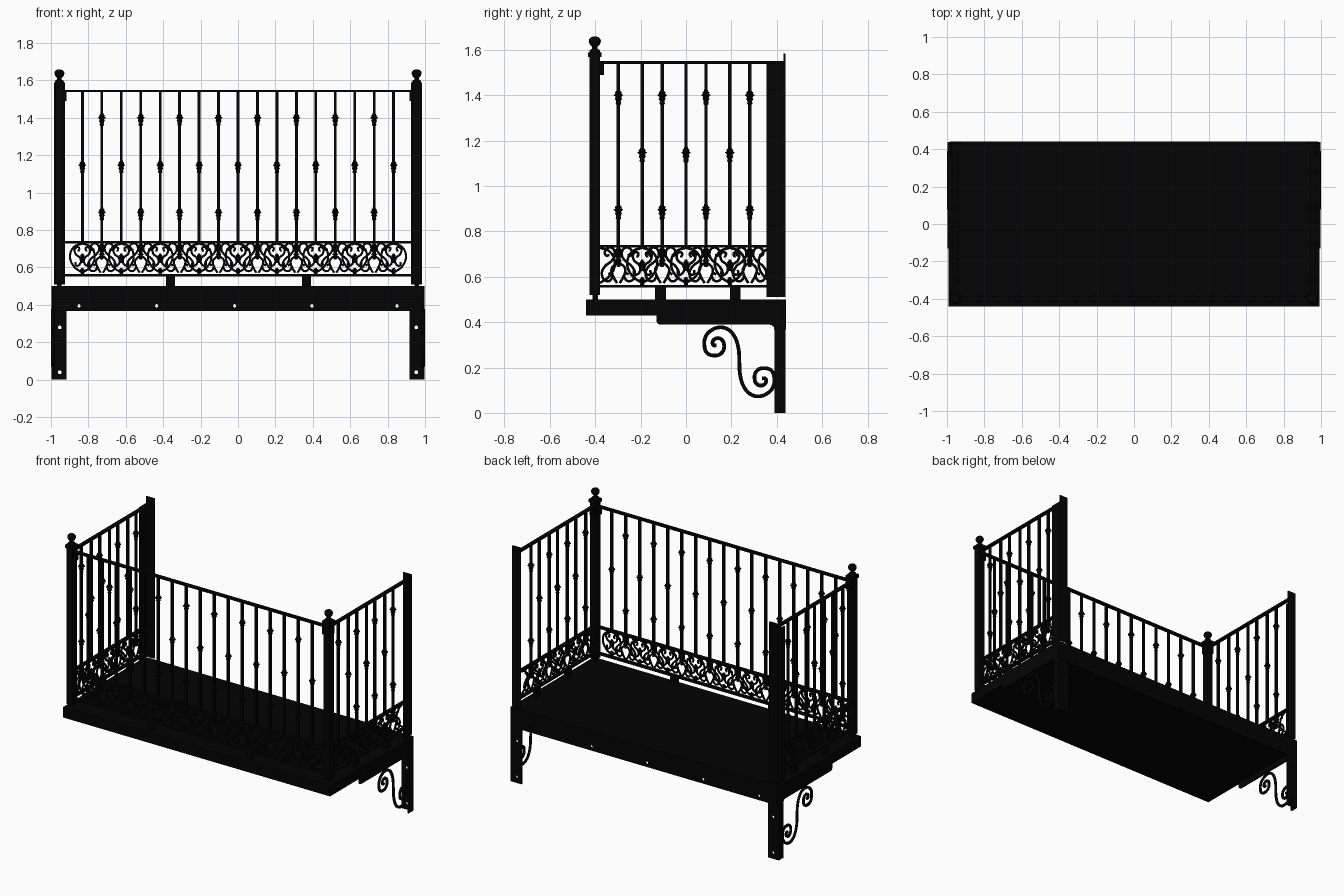
import bpy, bmesh, math
from mathutils import Matrix

if "Cube" in bpy.data.objects:
    bpy.data.objects.remove(bpy.data.objects["Cube"])

black = bpy.data.materials.new("black_iron")
black.diffuse_color = (0.001, 0.001, 0.001, 1)
black.use_nodes = True
black.node_tree.nodes["Principled BSDF"].inputs["Base Color"].default_value = black.diffuse_color


def link(name, data, smooth=False, loc=(0, 0, 0), rot=0):
    ob = bpy.data.objects.new(name, data)
    bpy.context.collection.objects.link(ob)
    data.materials.append(black)
    ob.location, ob.rotation_euler.z = loc, rot
    if smooth:
        bpy.ops.object.select_all(action='DESELECT')
        ob.select_set(True)
        bpy.context.view_layer.objects.active = ob
        bpy.ops.object.shade_smooth_by_angle(angle=math.radians(40))
    return ob


def finish(name, bm, **kw):
    bmesh.ops.recalc_face_normals(bm, faces=bm.faces)
    me = bpy.data.meshes.new(name)
    bm.to_mesh(me)
    bm.free()
    return link(name, me, **kw)


def box(bm, x0, x1, y0, y1, z0, z1):
    m = Matrix.Translation(((x0 + x1) / 2, (y0 + y1) / 2, (z0 + z1) / 2)) @ \
        Matrix.Diagonal((abs(x1 - x0), abs(y1 - y0), abs(z1 - z0), 1))
    bmesh.ops.create_cube(bm, size=1, matrix=m)


def lathe(bm, prof, x, y, z, n=10):
    rings = [[bm.verts.new((x + r * math.cos(2 * math.pi * i / n),
                            y + r * math.sin(2 * math.pi * i / n), z + h))
              for i in range(n)] for r, h in prof]
    for a, b in zip(rings, rings[1:]):
        for i in range(n):
            bm.faces.new((a[i], a[(i + 1) % n], b[(i + 1) % n], b[i]))
    bm.faces.new(rings[0])
    bm.faces.new(rings[-1])


def curves(name, paths, radius, res, loc=(0, 0, 0), rot=0):
    """Round bars bent along smooth paths in the local xz plane."""
    cu = bpy.data.curves.new(name, 'CURVE')
    cu.dimensions = '3D'
    cu.bevel_depth, cu.bevel_resolution, cu.resolution_u = radius, 1, res
    cu.use_fill_caps = True
    for pts in paths:
        sp = cu.splines.new('BEZIER')
        sp.bezier_points.add(len(pts) - 1)
        for bp, (u, v) in zip(sp.bezier_points, pts):
            bp.co = (u, 0, v)
            bp.handle_left_type = bp.handle_right_type = 'AUTO'
    return link(name, cu, loc=loc, rot=rot)


def drill(ob, holes):
    """Cut round bolt holes along y at (x, z, radius)."""
    bm = bmesh.new()
    for x, z, r in holes:
        bmesh.ops.create_cone(bm, cap_ends=True, segments=12, radius1=r, radius2=r, depth=0.1,
                              matrix=Matrix.Translation((x, 0.435, z)) @ Matrix.Rotation(math.pi / 2, 4, 'X'))
    cut = finish("hole_cutter", bm)
    cut.hide_render = True
    mod = ob.modifiers.new("holes", 'BOOLEAN')
    mod.object, mod.solver = cut, 'EXACT'
    bpy.context.view_layer.update()
    ev = ob.evaluated_get(bpy.context.evaluated_depsgraph_get())
    me = bpy.data.meshes.new_from_object(ev)
    ob.modifiers.clear()
    ob.data = me
    bpy.data.objects.remove(cut)


# deck slab and wall strip behind it
bm = bmesh.new()
box(bm, -0.992, 0.992, -0.44, 0.436, 0.43, 0.50)
finish("deck", bm)
bm = bmesh.new()
box(bm, -0.985, 0.985, 0.432, 0.44, 0.367, 0.50)
drill(finish("wall_strip", bm), [(x, 0.395, 0.009) for x in (-0.85, -0.435, -0.018, 0.395, 0.85)])

# collar of small leaves, post finial
KNOT = [(0.007, -0.036), (0.012, -0.03), (0.01, -0.02), (0.012, -0.014), (0.016, -0.008),
        (0.012, -0.003), (0.014, 0.002), (0.022, 0.009), (0.013, 0.014), (0.016, 0.02),
        (0.009, 0.026), (0.007, 0.036)]
FINIAL = [(0.025, 0), (0.022, 0.012), (0.012, 0.018), (0.012, 0.026), (0.022, 0.036),
          (0.027, 0.05), (0.025, 0.06), (0.017, 0.069), (0.004, 0.072)]
# ironwork motifs: S-scroll beside a stem, oval and small inner scroll between stems
SCROLL = [(0.045, 0.05), (0.031, 0.055), (0.028, 0.035), (0.05, 0.02), (0.073, 0.05),
          (0.06, 0.085), (0.03, 0.11), (0.015, 0.14), (0.03, 0.168), (0.055, 0.16),
          (0.056, 0.135), (0.04, 0.135)]
OVAL = [(0, 0.168), (0.045, 0.15), (0.066, 0.1), (0.045, 0.045), (0, 0.012)]
INNER = [(0.022, 0.125), (0.018, 0.145), (0.036, 0.145), (0.038, 0.115), (0.012, 0.09),
         (0.012, 0.06), (0.034, 0.05), (0.036, 0.07)]
LINK = [(0.008, 0.1), (0.03, 0.075), (0.022, 0.04), (0.006, 0.012)]


def panel(name, singles, doubles, u0, u1, clips, blocks, loc, rot, extra=()):
    bm = bmesh.new()
    for z in (0.558, 0.735, 1.544):
        box(bm, u0, u1, -0.012, 0.012, z - 0.006, z + 0.006)
    for u in clips:
        box(bm, u - 0.008, u + 0.008, -0.015, 0.015, 1.49, 1.545)
    for u in blocks:
        box(bm, u - 0.024, u + 0.024, -0.012, 0.012, 0.50, 0.555)
    finish(name + "_rails", bm, loc=loc, rot=rot)

    bm = bmesh.new()
    for u in singles + doubles:
        box(bm, u - 0.0075, u + 0.0075, -0.0075, 0.0075, 0.735, 1.54)
    finish(name + "_balusters", bm, loc=loc, rot=rot)

    bm = bmesh.new()
    for u in singles:
        lathe(bm, KNOT, u, 0, 1.139)
        lathe(bm, [(r * 0.8, h * 0.7) for r, h in KNOT], u, 0, 0.65)
        lathe(bm, [(r * 0.8, h * 0.5) for r, h in KNOT], u, 0, 0.58)
    for u in doubles:
        for z in (0.887, 1.392):
            lathe(bm, KNOT, u, 0, z)
        lathe(bm, [(r * 0.9, h) for r, h in KNOT], u, 0, 0.70)
        lathe(bm, [(r * 0.8, h * 0.6) for r, h in KNOT], u, 0, 0.665)
    finish(name + "_collars", bm, smooth=True, loc=loc, rot=rot)

    spots = [(u, s, shapes) for s in (1, -1)
             for us, shapes in ((doubles, (SCROLL, LINK)), (singles, (OVAL, INNER))) for u in us]
    spots += [(u, s, (OVAL,)) for u, s in extra]
    curves(name + "_scrollwork", [[(u + s * a, 0.56 + b) for a, b in shape]
                                  for u, s, shapes in spots for shape in shapes], 0.0065, 4, loc, rot)


# front and side railings
panel("front_railing", [0.104 * i for i in range(-8, 9, 2)], [0.104 * i for i in range(-7, 8, 2)],
      -0.935, 0.935, (-0.924, 0.924), (-0.36, 0.365), (0, -0.4, 0), 0)
for side, s in (("right", 1), ("left", -1)):
    panel(side + "_railing", [-0.193, 0, 0.193], [-0.298, -0.105, 0.088, 0.281],
          -0.385, 0.432, (-0.37,), (-0.112, 0.217), (s * 0.955, 0, 0), math.pi / 2,
          ((-0.38, 1), (0.386, -1)))

    # corner post with cap, foot pin and finial
    x = s * 0.955
    bm = bmesh.new()
    box(bm, x - 0.022, x + 0.022, -0.425, -0.379, 0.52, 1.57)
    box(bm, x - 0.03, x + 0.03, -0.432, -0.372, 1.568, 1.588)
    box(bm, x - 0.006, x + 0.006, -0.408, -0.396, 0.49, 0.53)
    finish(side + "_post", bm)
    bm = bmesh.new()
    lathe(bm, FINIAL, x, -0.402, 1.587, 16)
    finish(side + "_finial", bm, smooth=True)

    # angle iron fixing the side railing to the wall
    bm = bmesh.new()
    box(bm, s * 0.925, s * 0.985, 0.43, 0.438, 0.51, 1.585)
    box(bm, s * 0.977, s * 0.985, 0.355, 0.432, 0.51, 1.54)
    finish(side + "_wall_post", bm)

    # wall leg with bolt holes
    bm = bmesh.new()
    box(bm, s * 0.917, s * 0.996, 0.428, 0.438, 0, 0.50)
    drill(finish(side + "_leg_flange", bm), [(s * 0.953, z, 0.01) for z in (0.04, 0.28)])

    # bracket arm profile extruded sideways
    prof = [(0.438, 0), (0.438, 0.5), (-0.13, 0.5), (-0.13, 0.402), (-0.126, 0.394), (-0.118, 0.39),
            (0.365, 0.39), (0.38, 0.386), (0.388, 0.376), (0.39, 0.36), (0.39, 0)]
    bm = bmesh.new()
    f = bm.faces.new([bm.verts.new((s * 0.985, y, z)) for y, z in prof])
    ext = bmesh.ops.extrude_face_region(bm, geom=[f])
    bmesh.ops.translate(bm, vec=(s * 0.011, 0, 0),
                        verts=[v for v in ext["geom"] if isinstance(v, bmesh.types.BMVert)])
    finish(side + "_bracket_arm", bm)

    # point-symmetric S scroll under the arm
    half = [(0.231, 0.285), (0.212, 0.34), (0.185, 0.368), (0.15, 0.377), (0.11, 0.363), (0.086, 0.335),
            (0.081, 0.30), (0.092, 0.265), (0.122, 0.253), (0.156, 0.263), (0.168, 0.297), (0.155, 0.325),
            (0.132, 0.328), (0.117, 0.312), (0.122, 0.298), (0.134, 0.298)]
    c = (0.235, 0.225)
    other = [(2 * c[0] - y, 2 * c[1] - z) for y, z in half]
    curves(side + "_bracket_scroll", [half[::-1] + [c] + other], 0.0095, 5,
           (s * 0.99, 0, 0), math.pi / 2)
